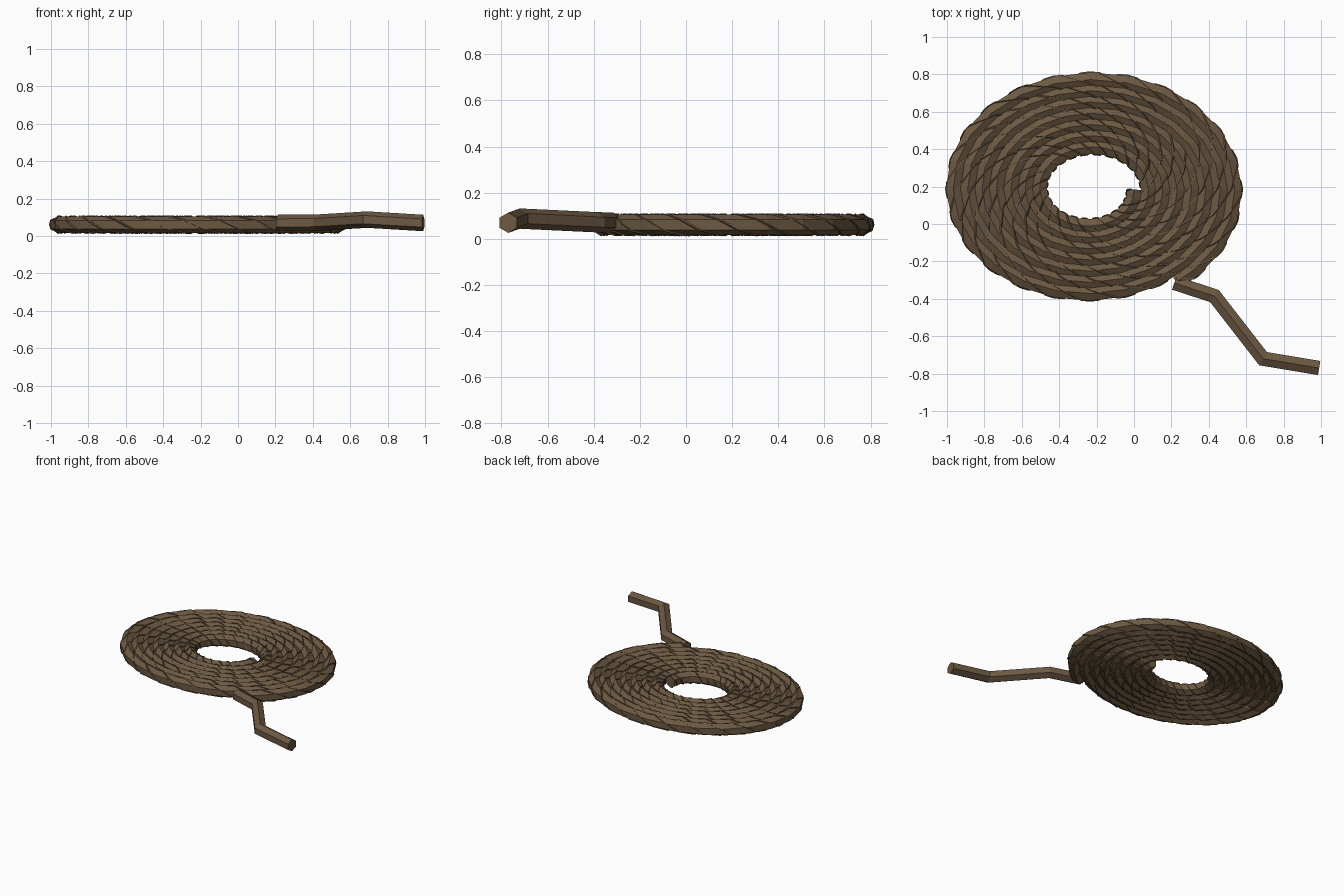
import bpy, bmesh
from math import pi, cos, sin
from mathutils import Vector

cube = bpy.data.objects.get("Cube")
if cube:
    bpy.data.objects.remove(cube)

UP = Vector((0, 0, 1))
CENTRE = Vector((-0.233, 0.185, 0.061))
SIDES, RADIUS = 6, 0.044          # hexagonal rope section, ridge on top
STEPS, TURNS = 24, 7.15           # segments per turn, turns in the coil
STRANDS, SAMPLES = 3, 4           # twisted strands, strand points per segment

brown = (0.150, 0.099, 0.054)
rope_brown = bpy.data.materials.new("rope brown")
rope_brown.use_nodes = True
rope_brown.diffuse_color = (*brown, 1)
rope_brown.node_tree.nodes["Principled BSDF"].inputs["Base Color"].default_value = (*brown, 1)


def outward(points, i):
    """Mitred horizontal side vector at a path point."""
    before = points[i] - points[max(i - 1, 0)]
    after = points[min(i + 1, len(points) - 1)] - points[i]
    dirs = [Vector((d.x, d.y, 0)).normalized() for d in (before, after) if d.length > 0]
    along = sum(dirs, Vector()).normalized()
    return UP.cross(along) / along.dot(dirs[0])


def sweep(name, points):
    """Hexagonal tube along a path, with closed ends."""
    bm = bmesh.new()
    rings = []
    for i, p in enumerate(points):
        side = outward(points, i)
        angles = [pi / 2 + 2 * pi * k / SIDES for k in range(SIDES)]
        rings.append([bm.verts.new(p + RADIUS * (side * cos(a) + UP * sin(a))) for a in angles])
    for a, b in zip(rings, rings[1:]):
        for k in range(SIDES):
            n = (k + 1) % SIDES
            bm.faces.new((a[k], a[n], b[n], b[k]))
    bm.faces.new(rings[0])
    bm.faces.new(rings[-1])
    bmesh.ops.recalc_face_normals(bm, faces=bm.faces)
    mesh = bpy.data.meshes.new(name)
    bm.to_mesh(mesh)
    bm.free()
    mesh.materials.append(rope_brown)
    obj = bpy.data.objects.new(name, mesh)
    bpy.context.collection.objects.link(obj)


def spiral(turn):
    """Flat oval spiral, winding clockwise from the middle outwards."""
    r, a = 0.233 + 0.077 * turn, -2 * pi * turn
    return CENTRE + Vector((r * cos(a), 0.78 * r * sin(a), 0))


# Coiled rope
count = int(TURNS * STEPS) + 1
path = [spiral(min(i / STEPS, TURNS)) for i in range(count + 1)]
sweep("coiled_rope", path)

# Loose end lying away from the coil
tail = [(0.215, -0.315, 0.070), (0.43, -0.385, 0.072), (0.69, -0.72, 0.088), (0.99, -0.77, 0.070)]
sweep("loose_end", [Vector(p) for p in tail])


# Thin strands twisted around the coiled rope
def strand(name, phase):
    pts = []
    for j in range(count * SAMPLES + 1):
        i = min(j // SAMPLES, count - 1)
        t = j / SAMPLES - i
        # the path winds clockwise, so its left side already points outward
        side = outward(path, i).lerp(outward(path, i + 1), t)
        a = phase + j * pi / SIDES
        # alternate points fall on the ridges and on the flats
        reach = RADIUS * (1 if j % 2 else cos(pi / SIDES)) + 0.001
        pts.append(path[i].lerp(path[i + 1], t) + reach * (side * cos(a) + UP * sin(a)))
    curve = bpy.data.curves.new(name, "CURVE")
    curve.dimensions = "3D"
    curve.bevel_depth = 0.005
    curve.bevel_resolution = 0
    curve.use_fill_caps = True
    line = curve.splines.new("POLY")
    line.points.add(len(pts) - 1)
    for point, co in zip(line.points, pts):
        point.co = (*co, 1)
    helper = bpy.data.objects.new(name + "_path", curve)
    bpy.context.collection.objects.link(helper)
    bpy.context.view_layer.update()
    shape = helper.evaluated_get(bpy.context.evaluated_depsgraph_get())
    mesh = bpy.data.meshes.new_from_object(shape)
    bpy.data.objects.remove(helper)
    mesh.materials.clear()
    mesh.materials.append(rope_brown)
    for face in mesh.polygons:
        face.use_smooth = False
    obj = bpy.data.objects.new(name, mesh)
    bpy.context.collection.objects.link(obj)


for s in range(STRANDS):
    strand(f"twisted_strand_{s + 1}", 2 * pi * s / STRANDS)
